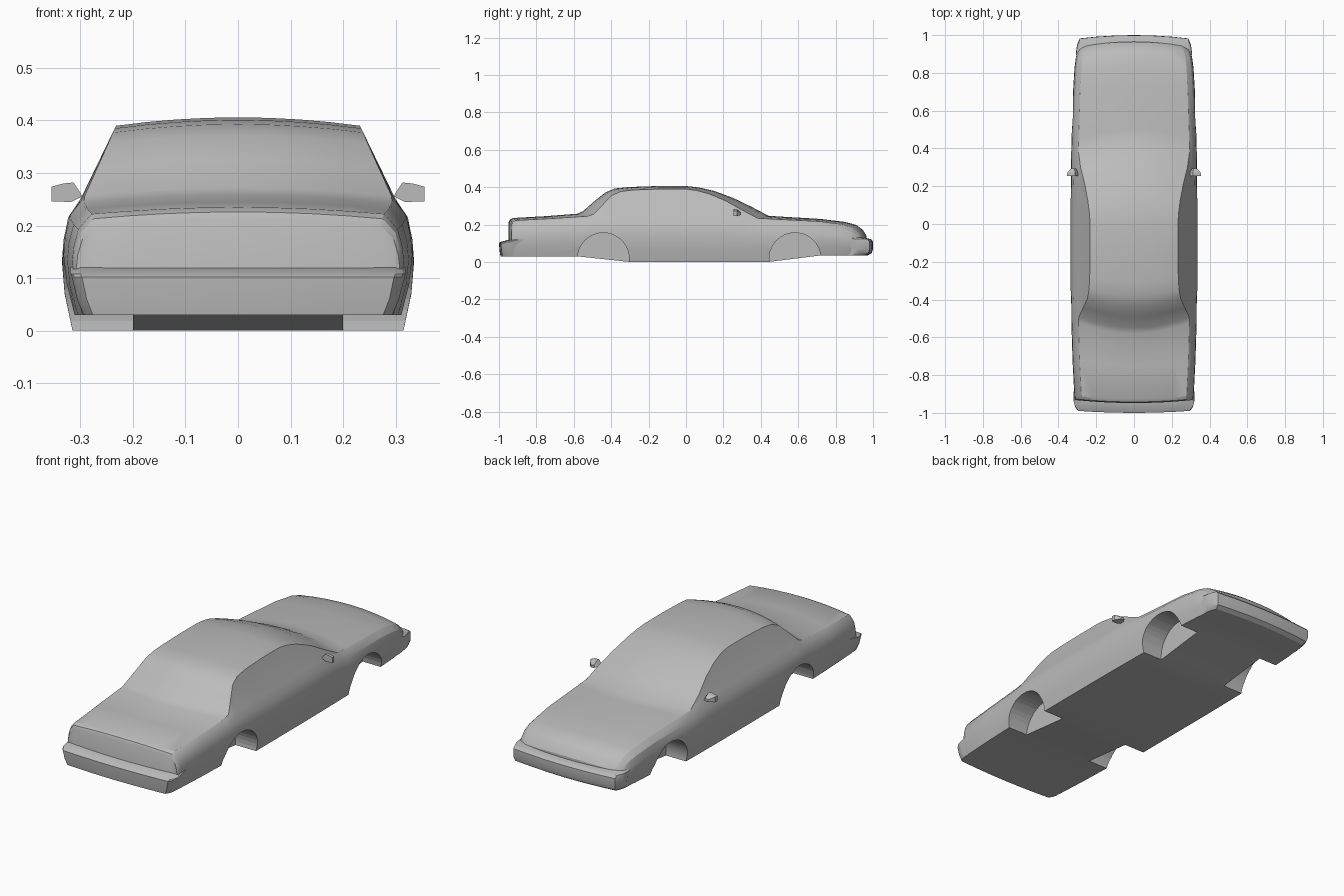
import bpy, bmesh, math

if "Cube" in bpy.data.objects:
    bpy.data.objects.remove(bpy.data.objects["Cube"])

paint = bpy.data.materials.new("grey_paint")
paint.use_nodes = True
GREY = (0.5, 0.5, 0.5, 1)
paint.diffuse_color = GREY
paint.node_tree.nodes["Principled BSDF"].inputs["Base Color"].default_value = GREY


def make_object(name, verts, faces, angle=25):
    mesh = bpy.data.meshes.new(name)
    mesh.from_pydata(verts, [], faces)
    bm = bmesh.new()
    bm.from_mesh(mesh)
    bmesh.ops.remove_doubles(bm, verts=bm.verts, dist=1e-5)
    bmesh.ops.recalc_face_normals(bm, faces=bm.faces)
    bm.to_mesh(mesh)
    bm.free()
    mesh.materials.append(paint)
    obj = bpy.data.objects.new(name, mesh)
    bpy.context.collection.objects.link(obj)
    smooth(obj, angle)
    return obj


def smooth(obj, angle):
    bpy.ops.object.select_all(action="DESELECT")
    obj.select_set(True)
    bpy.context.view_layer.objects.active = obj
    bpy.ops.object.shade_smooth_by_angle(angle=math.radians(angle))


def loft(rings):
    """Closed rings joined in order, without end caps."""
    n = len(rings[0])
    verts = [p for ring in rings for p in ring]
    faces = [(r * n + i, r * n + (i + 1) % n, (r + 1) * n + (i + 1) % n, (r + 1) * n + i)
             for r in range(len(rings) - 1) for i in range(n)]
    return verts, faces


def underside(y):
    """Height of the floor: raised overhangs, sloping down to the sills."""
    if y < -0.3:
        return 0.03 * min(1, (-0.3 - y) / 0.28)
    if y > 0.44:
        return 0.035 * min(1, (y - 0.44) / 0.28)
    return 0.0


# Body shell stations: y, top height, half width, backward bow at the sides
STATIONS = [
    (-.948, .213, .308, .015), (-.942, .226, .312, .015), (-.925, .235, .316, .015),
    (-.75, .245, .325, .03), (-.58, .258, .331, .06), (-.55, .272, .332, .06),
    (-.49, .325, .333, .06), (-.43, .372, .334, .05), (-.38, .393, .335, .05),
    (-.3, .401, .335, .03), (-.15, .406, .335, .02), (0, .406, .335, 0),
    (.07, .398, .335, -.02), (.15, .38, .335, -.04), (.25, .343, .334, -.05),
    (.35, .295, .333, -.06), (.44, .247, .332, -.06), (.5, .243, .33, -.05),
    (.72, .23, .322, -.01), (.85, .214, .315, -.02), (.91, .198, .308, -.03),
    (.945, .172, .3, -.03), (.965, .14, .292, -.03)]
SIDE = [(0, .02), (.28, .005), (.52, 0), (.68, .003), (.86, .012), (1, .035)]
COLS = 4


def section(y, top, width, bow):
    """Half section, from the middle of the floor up to the middle of the roof."""
    low = underside(y)
    belt = min(.25, top - .015)
    rise = max(top - .016 - belt, .002)
    edge = width - .037 - rise * .47
    end = abs(y) > .8
    half = [((width - .02) * i / COLS, low, 1 if end else 0) for i in range(COLS)]
    half += [(width - inset, low + (belt - low) * t, 1 if end else t) for t, inset in SIDE]
    for i in range(COLS, -1, -1):
        f = i / COLS
        half.append((edge * f, top - (top - belt - rise) * f * f, 1))
    return [(x, y + bow * weight * (x / .3) ** 2, z) for x, z, weight in half]


rings = []
for station in STATIONS:
    half = section(*station)
    rings.append(half + [(-x, y, z) for x, y, z in half[-2:0:-1]])
verts, faces = loft(rings)
n, m = len(rings[0]), len(section(*STATIONS[0]))
for base in (0, (len(rings) - 1) * n):
    for c in range(COLS):
        quad = (c, c + 1, m - 2 - c, m - 1 - c)
        faces.append([base + i for i in quad])
        faces.append([base + (n - i) % n for i in quad])
    side = range(COLS, m - COLS)
    faces.append([base + i for i in side])
    faces.append([base + n - i for i in side])
body = make_object("body_shell", verts, faces)

# Wheel wells cut from both sides
for y in (-.442, .583):
    for s in (-1, 1):
        bpy.ops.mesh.primitive_cylinder_add(vertices=40, radius=.138, depth=.3,
                                            location=(s * .35, y, .018),
                                            rotation=(0, math.pi / 2, 0))
        cutter = bpy.context.object
        cutter.name = "wheel_well_cutter"
        cutter.hide_render = True
        cutter.data.materials.append(paint)
        cut = body.modifiers.new("wheel_well", "BOOLEAN")
        cut.operation = "DIFFERENCE"
        cut.solver = "EXACT"
        cut.object = cutter
        bpy.context.view_layer.objects.active = body
        bpy.ops.object.modifier_apply(modifier=cut.name)
        bpy.data.objects.remove(cutter)
smooth(body, 25)


# Bumpers: a y-z profile swept across the car; third value scales the width
def bumper(name, profile, width, bow):
    columns = [-1, -.985, -.94, -.66, -.33, 0, .33, .66, .94, .985, 1]
    pull = {1: 3.2, .985: 1.6}
    rings = [[(c * width * k, y + bow * (c * c + pull.get(abs(c), 0)), z)
              for y, z, k in profile] for c in columns]
    verts, faces = loft(rings)
    n = len(profile)
    faces += [list(range(n)), list(range(len(verts) - n, len(verts)))]
    make_object(name, verts, faces)


bumper("rear_bumper", [(-.9, .03, .93), (-.992, .03, .93), (-.997, .06, .97),
                       (-1, .102, 1), (-.99, .108, 1.01), (-.94, .121, 1.01),
                       (-.9, .121, 1)], .316, .012)
bumper("front_bumper", [(.88, .035, .95), (.972, .035, .95), (.993, .048, .98),
                        (1, .07, 1), (.999, .11, 1), (.988, .122, 1),
                        (.955, .13, .99), (.88, .13, .99)], .306, -.02)

# Door mirrors: a housing outline tapering forwards
OUTLINE = [(.296, .256), (.313, .282), (.333, .28), (.355, .274), (.355, .246), (.318, .245)]
for s, label in ((1, "left"), (-1, "right")):
    rings = []
    for y, k in ((.254, 1), (.272, .95), (.294, .4)):
        rings.append([(s * (.315 + (x - .315) * k), y, .255 + (z - .255) * k)
                      for x, z in OUTLINE])
    verts, faces = loft(rings)
    n = len(OUTLINE)
    faces += [list(range(n)), list(range(2 * n, 3 * n))]
    make_object(label + "_mirror", verts, faces)
